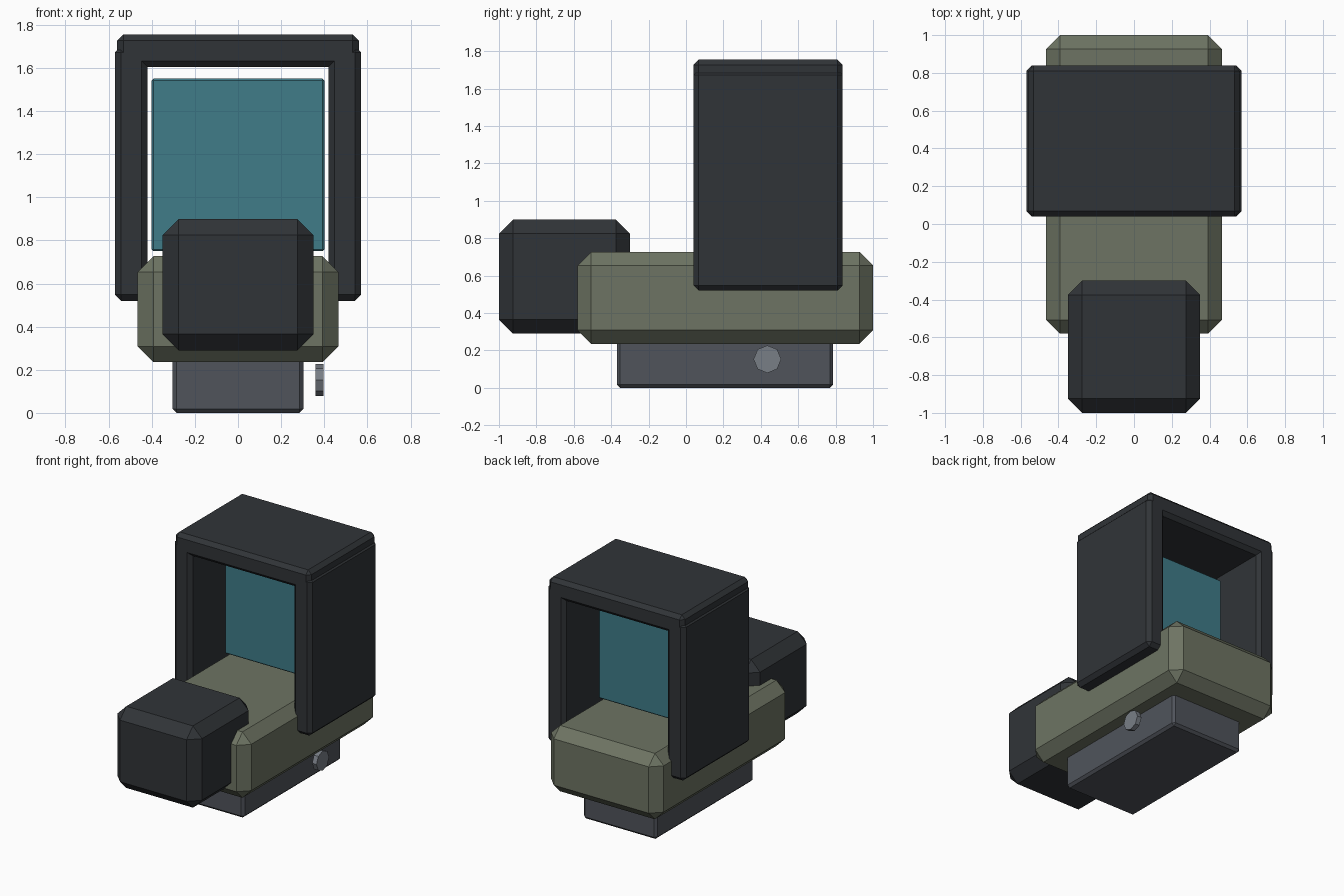
import bpy
import math

if "Cube" in bpy.data.objects:
    bpy.data.objects.remove(bpy.data.objects["Cube"])


def material(name, rgb):
    m = bpy.data.materials.new(name)
    m.diffuse_color = (*rgb, 1.0)
    m.use_nodes = True
    m.node_tree.nodes["Principled BSDF"].inputs["Base Color"].default_value = m.diffuse_color
    return m


DARK = material("dark_housing", (0.03, 0.034, 0.039))
OLIVE = material("olive_body", (0.155, 0.175, 0.125))
STEEL = material("grey_mount", (0.08, 0.088, 0.105))
GLASS = material("teal_glass", (0.05, 0.2, 0.25))
KNOB = material("light_metal", (0.19, 0.21, 0.24))


def box(name, x, y, z, bevel, mat):
    """Chamfered box from (min, max) ranges."""
    ranges = (x, y, z)
    bpy.ops.mesh.primitive_cube_add(size=1, location=[(a + b) / 2 for a, b in ranges])
    o = bpy.context.object
    o.name = name
    o.scale = [b - a for a, b in ranges]
    bpy.ops.object.transform_apply(location=False, rotation=False, scale=True)
    mod = o.modifiers.new("chamfer", 'BEVEL')
    mod.width = bevel
    mod.segments = 1
    mod.limit_method = 'ANGLE'
    o.data.materials.append(mat)
    return o


# Body, front housing and rail mount
box("body", (-0.465, 0.465), (-0.58, 1.0), (0.235, 0.727), 0.073, OLIVE)
box("front_housing", (-0.35, 0.35), (-1.0, -0.3), (0.29, 0.9), 0.075, DARK)
box("rail_mount", (-0.303, 0.303), (-0.37, 0.787), (0.0, 0.27), 0.018, STEEL)

# Hood: two side walls and a roof
for side, x in (("left", (-0.57, -0.42)), ("right", (0.42, 0.57))):
    box("hood_wall_" + side, x, (0.04, 0.838), (0.52, 1.70), 0.028, DARK)
box("hood_roof", (-0.56, 0.56), (0.04, 0.838), (1.605, 1.755), 0.028, DARK)

# Glass pane in the middle of the hood
box("glass_pane", (-0.4, 0.4), (0.413, 0.463), (0.75, 1.55), 0.008, GLASS)

# Eight-sided clamp screw on the right side
bpy.ops.mesh.primitive_cylinder_add(vertices=8, radius=0.074, depth=0.036,
                                    location=(0.378, 0.435, 0.153),
                                    rotation=(0, math.pi / 2, 0))
screw = bpy.context.object
screw.name = "clamp_screw"
screw.data.materials.append(KNOB)
